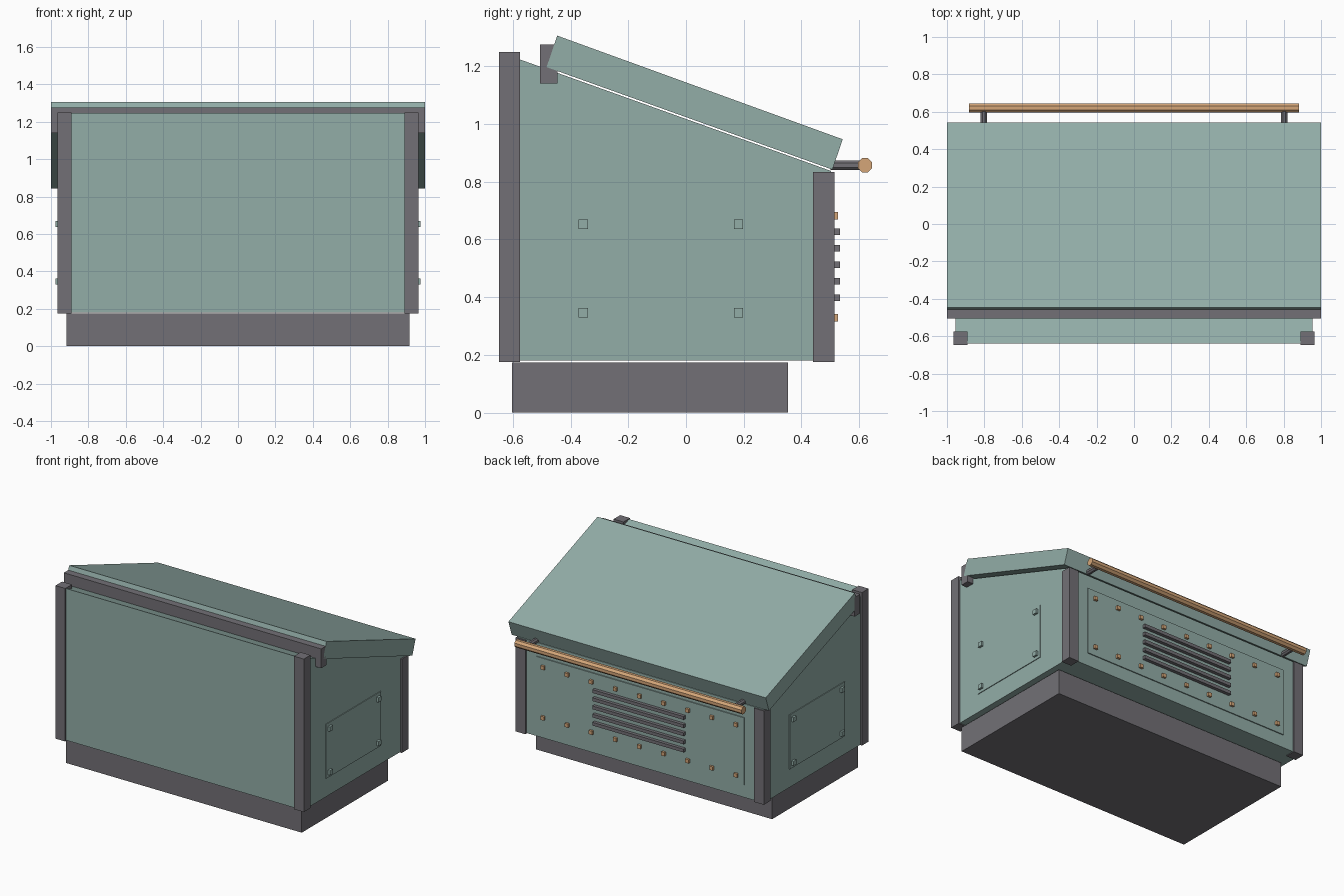
import bpy, bmesh, math
from mathutils import Matrix, Vector

if "Cube" in bpy.data.objects:
    bpy.data.objects.remove(bpy.data.objects["Cube"])


def material(name, rgb):
    m = bpy.data.materials.new(name)
    m.diffuse_color = (*rgb, 1)
    m.use_nodes = True
    m.node_tree.nodes["Principled BSDF"].inputs["Base Color"].default_value = m.diffuse_color
    return m


GREEN = material("sage green", (0.29, 0.42, 0.39))
GREY = material("dark grey", (0.17, 0.163, 0.18))
COPPER = material("copper", (0.66, 0.38, 0.19))


def finish(name, bm, mat):
    bmesh.ops.recalc_face_normals(bm, faces=bm.faces)
    me = bpy.data.meshes.new(name)
    bm.to_mesh(me)
    bm.free()
    me.materials.append(mat)
    ob = bpy.data.objects.new(name, me)
    bpy.context.collection.objects.link(ob)
    return ob


def boxes(name, mat, spans):
    """Each span is ((x0, x1), (y0, y1), (z0, z1))."""
    bm = bmesh.new()
    for span in spans:
        centre = Vector([(a + b) / 2 for a, b in span])
        size = [abs(b - a) for a, b in span]
        bmesh.ops.create_cube(bm, size=1, matrix=Matrix.Translation(centre) @ Matrix.Diagonal((*size, 1)))
    return finish(name, bm, mat)


def extrude_profile(name, mat, yz, half_width):
    """Extrude a side profile across the width."""
    bm = bmesh.new()
    face = bm.faces.new([bm.verts.new((-half_width, y, z)) for y, z in yz])
    new = bmesh.ops.extrude_face_region(bm, geom=[face])["geom"]
    verts = [v for v in new if isinstance(v, bmesh.types.BMVert)]
    bmesh.ops.translate(bm, verts=verts, vec=(2 * half_width, 0, 0))
    return finish(name, bm, mat)


def rod(name, mat, start, end, radius):
    """Eight-sided rod with flats facing the axes."""
    a, b = Vector(start), Vector(end)
    d = b - a
    mtx = (Matrix.Translation((a + b) / 2) @ d.to_track_quat('Z', 'Y').to_matrix().to_4x4()
           @ Matrix.Rotation(math.pi / 8, 4, 'Z'))
    bm = bmesh.new()
    bmesh.ops.create_cone(bm, cap_ends=True, segments=8, radius1=radius, radius2=radius,
                          depth=d.length, matrix=mtx)
    return finish(name, bm, mat)


def around(c, half):
    return (c - half, c + half)


# Plinth and sloping body
boxes("plinth", GREY, [((-0.917, 0.917), (-0.602, 0.354), (0, 0.174))])
extrude_profile("body", GREEN, [(-0.638, 0.18), (0.503, 0.18), (0.503, 0.837), (-0.638, 1.246)], 0.955)

# Tilted lid and the rail along its upper edge
extrude_profile("lid", GREEN, [(-0.483, 1.197), (0.507, 0.842), (0.543, 0.947), (-0.446, 1.306)], 1.0)
boxes("hinge_rail", GREY, [((-1, 1), (-0.505, -0.445), (1.14, 1.276))])

# Corner posts
boxes("front_posts", GREY, [(around(s * 0.927, 0.038), (-0.648, -0.575), (0.175, 1.25)) for s in (-1, 1)])
boxes("back_posts", GREY, [(around(s * 0.927, 0.038), (0.44, 0.514), (0.175, 0.834)) for s in (-1, 1)])

# Access panels on both sides with corner bolts
boxes("side_panels", GREEN, [(around(s * 0.956, 0.004), (-0.393, 0.218), (0.31, 0.692)) for s in (-1, 1)])
boxes("side_bolts", GREEN, [(around(s * 0.964, 0.011), around(y, 0.016), around(z, 0.016))
                            for s in (-1, 1) for y in (-0.356, 0.182) for z in (0.346, 0.653)])

# Back panel with rows of rivets and vent slats
boxes("back_panel", GREEN, [((-0.807, 0.807), (0.5, 0.51), (0.27, 0.742))])
boxes("rivets", COPPER, [(around(-0.75 + i * 0.1875, 0.013), (0.505, 0.526), around(z, 0.013))
                         for i in range(9) for z in (0.328, 0.682)])
boxes("vent_slats", GREY, [((-0.355, 0.355), (0.505, 0.533), around(0.398 + i * 0.0573, 0.0115))
                           for i in range(5)])

# Handle bar on two stubs
rod("handle_bar", COPPER, (-0.883, 0.62, 0.857), (0.883, 0.62, 0.857), 0.027)
for s, side in ((-1, "left"), (1, "right")):
    rod(side + "_handle_mount", GREY, (s * 0.804, 0.5, 0.857), (s * 0.804, 0.615, 0.857), 0.0185)
